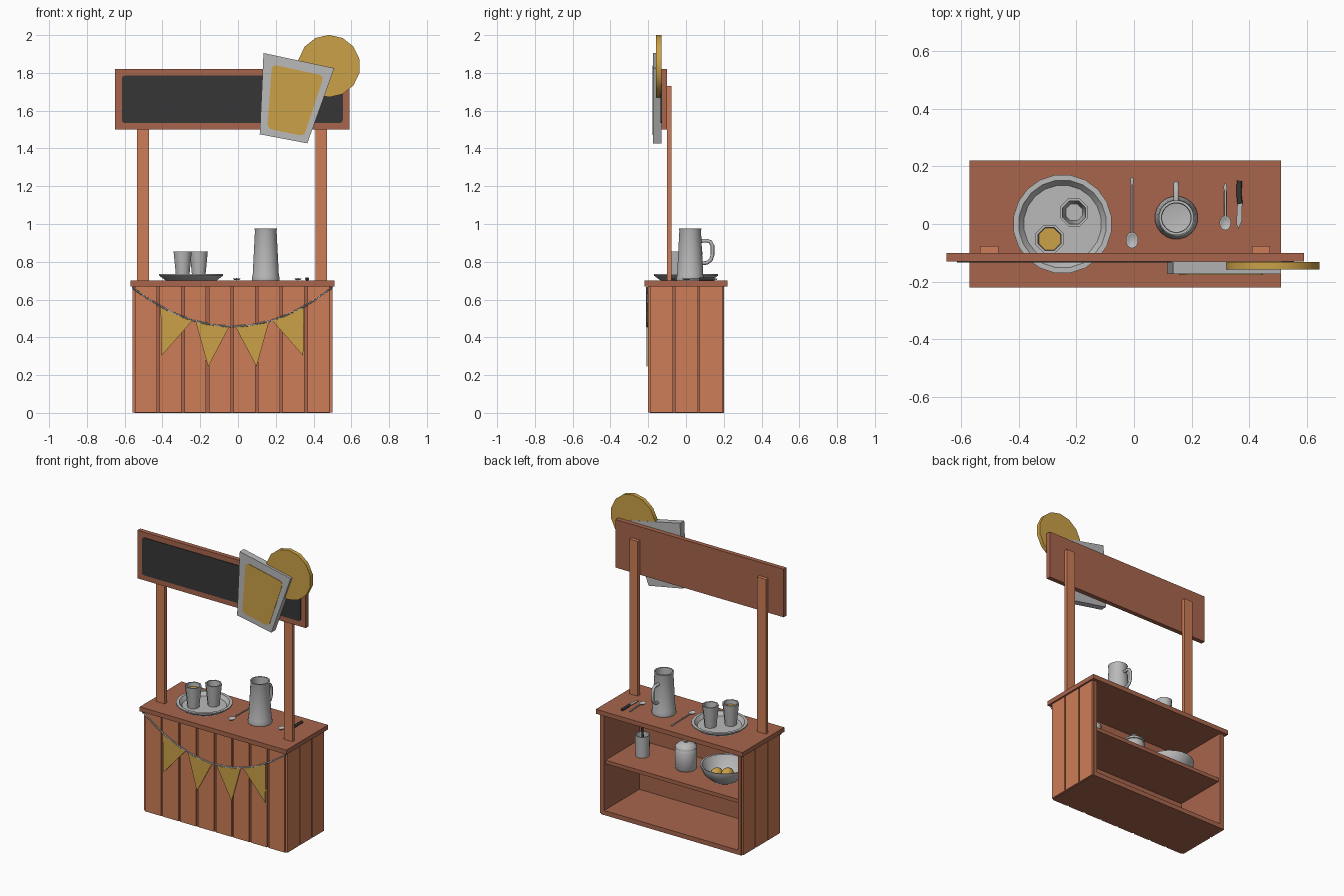
import bpy, bmesh, math
from mathutils import Vector, Matrix

if "Cube" in bpy.data.objects:
    bpy.data.objects.remove(bpy.data.objects["Cube"])


def material(name, rgb):
    m = bpy.data.materials.new(name)
    m.diffuse_color = (*rgb, 1)
    m.use_nodes = True
    m.node_tree.nodes["Principled BSDF"].inputs["Base Color"].default_value = m.diffuse_color
    return m


LIGHT = material("light_wood", (0.61, 0.205, 0.095))
DARK = material("dark_wood", (0.39, 0.13, 0.073))
BLACK = material("black", (0.037, 0.037, 0.037))
GREY = material("grey", (0.49, 0.49, 0.49))
YELLOW = material("lemon_yellow", (0.60, 0.355, 0.063))


def finish(bm, name, mat, smooth=False):
    bmesh.ops.remove_doubles(bm, verts=bm.verts, dist=1e-5)
    bmesh.ops.recalc_face_normals(bm, faces=bm.faces)
    me = bpy.data.meshes.new(name)
    bm.to_mesh(me)
    bm.free()
    me.materials.append(mat)
    ob = bpy.data.objects.new(name, me)
    bpy.context.collection.objects.link(ob)
    if smooth:
        smooth_object(ob)
    return ob


def smooth_object(ob):
    bpy.ops.object.select_all(action='DESELECT')
    ob.select_set(True)
    bpy.context.view_layer.objects.active = ob
    bpy.ops.object.shade_smooth_by_angle(angle=math.radians(50))


def box(name, mat, x, y, z):
    """Box from (min, max) pairs."""
    bm = bmesh.new()
    size = Matrix.Diagonal((x[1] - x[0], y[1] - y[0], z[1] - z[0], 1))
    mid = Matrix.Translation((sum(x) / 2, sum(y) / 2, sum(z) / 2))
    bmesh.ops.create_cube(bm, size=1, matrix=mid @ size)
    return finish(bm, name, mat)


def prism(name, mat, pts, y, round_by=0, smooth=False):
    """Front-view outline (x, z) extruded along y, optionally with rounded corners."""
    bm = bmesh.new()
    face = bm.faces.new([bm.verts.new((px, y[0], pz)) for px, pz in pts])
    ext = bmesh.ops.extrude_face_region(bm, geom=[face])
    moved = [g for g in ext['geom'] if isinstance(g, bmesh.types.BMVert)]
    bmesh.ops.translate(bm, verts=moved, vec=(0, y[1] - y[0], 0))
    if round_by:
        corners = [e for e in bm.edges if abs(e.verts[0].co.y - e.verts[1].co.y) > 1e-4]
        bmesh.ops.bevel(bm, geom=corners, offset=round_by, segments=3, profile=0.5, affect='EDGES')
    return finish(bm, name, mat, smooth)


def lathe(name, mat, at, profile, sides, stretch_y=1):
    """Profile of (radius, height) turned about a vertical axis."""
    bm = bmesh.new()
    rings = []
    for r, h in profile:
        rings.append([bm.verts.new((at[0] + r * math.cos(a), at[1] + stretch_y * r * math.sin(a), at[2] + h))
                      for a in (2 * math.pi * (i + 0.5) / sides for i in range(sides))])
    for low, high in zip(rings, rings[1:]):
        for i in range(sides):
            j = (i + 1) % sides
            bm.faces.new((low[i], low[j], high[j], high[i]))
    return finish(bm, name, mat, True)


def tube(name, mat, pts, radius, res=2):
    cu = bpy.data.curves.new(name, 'CURVE')
    cu.dimensions = '3D'
    cu.bevel_depth = radius
    cu.bevel_resolution = res
    cu.use_fill_caps = True
    sp = cu.splines.new('POLY')
    sp.points.add(len(pts) - 1)
    for p, co in zip(sp.points, pts):
        p.co = (*co, 1)
    ob = bpy.data.objects.new(name, cu)
    bpy.context.collection.objects.link(ob)
    cu.materials.append(mat)
    bpy.ops.object.select_all(action='DESELECT')
    ob.select_set(True)
    bpy.context.view_layer.objects.active = ob
    bpy.ops.object.convert(target='MESH')
    smooth_object(ob)
    return ob


# Cabinet: open-backed box with a shelf
X0, X1 = -0.547, 0.488
box("cabinet_left_wall", DARK, (X0, X0 + 0.025), (-0.19, 0.2), (0, 0.67))
box("cabinet_right_wall", DARK, (X1 - 0.025, X1), (-0.19, 0.2), (0, 0.67))
box("cabinet_front_wall", DARK, (X0, X1), (-0.19, -0.17), (0, 0.67))
box("cabinet_floor", DARK, (X0 + 0.025, X1 - 0.025), (-0.17, 0.2), (0, 0.03))
box("cabinet_shelf", DARK, (X0 + 0.025, X1 - 0.025), (-0.17, 0.185), (0.335, 0.36))
box("counter_top", DARK, (-0.57, 0.51), (-0.22, 0.22), (0.67, 0.70))

# Cladding planks
for i in range(8):
    x = -0.545 + i * 0.1303
    box("front_plank", LIGHT, (x, x + 0.116), (-0.2, -0.19), (0.003, 0.67))
for i in range(3):
    y = -0.19 + i * 0.131
    for side, x in (("left", (X0 - 0.011, X0)), ("right", (X1, X1 + 0.011))):
        box(side + "_plank", LIGHT, x, (y, y + 0.122), (0.003, 0.67))

# Posts and sign board
for name, x in (("left_post", (-0.535, -0.47)), ("right_post", (0.41, 0.472))):
    box(name, LIGHT, x, (-0.10, -0.077), (0.70, 1.73))
box("sign_board", DARK, (-0.65, 0.59), (-0.13, -0.10), (1.50, 1.82))
prism("chalkboard", BLACK, [(-0.615, 1.535), (0.555, 1.535), (0.555, 1.785), (-0.615, 1.785)],
      (-0.134, -0.129), 0.015)

# Sign ornament: tilted glass with drink and a citrus slice
prism("sign_glass", GREY, [(0.135, 1.905), (0.51, 1.825), (0.367, 1.427), (0.115, 1.475)], (-0.174, -0.13))
prism("sign_drink", YELLOW, [(0.18, 1.845), (0.455, 1.785), (0.35, 1.465), (0.155, 1.505)],
      (-0.177, -0.172), 0.025)
prism("sign_slice", YELLOW, [(0.482 + 0.165 * math.cos(2 * math.pi * (i + 0.5) / 14),
                             1.836 + 0.165 * math.sin(2 * math.pi * (i + 0.5) / 14)) for i in range(14)],
      (-0.158, -0.131), smooth=True)

# Bunting: two-strand rope and four flags mirrored about the middle
MID = -0.03


def sag(x):
    return 0.458 + 0.737 * (x - MID) ** 2


for strand in (0, math.pi):
    path = []
    for i in range(241):
        x, a = MID - 0.53 + 1.06 * i / 240, i * 2 * math.pi / 8 + strand
        path.append((x, -0.206 + 0.003 * math.cos(a), sag(x) + 0.003 * math.sin(a)))
    tube("bunting_rope", GREY, path, 0.0035, 0)
for s in (-1, 1):
    for inner, outer, tip in ((0.015, 0.195, (0.128, 0.245)), (0.21, 0.38, (0.375, 0.302))):
        top = [inner + (outer - inner) * t / 3 for t in range(4)]
        pts = [(MID + s * d, sag(MID + d)) for d in top] + [(MID + s * tip[0], tip[1])]
        prism("bunting_flag", YELLOW, pts, (-0.208, -0.203))

# Tray with two cups
lathe("tray", GREY, (-0.248, 0, 0.70),
      [(0, 0), (0.135, 0), (0.172, 0.027), (0.172, 0.035), (0.153, 0.035), (0.135, 0.012), (0, 0.012)], 20)
CUP = [(0, 0), (0.037, 0), (0.052, 0.142), (0.043, 0.142), (0.031, 0.012), (0, 0.012)]
lathe("empty_cup", GREY, (-0.208, 0.04, 0.712), CUP, 8)
lathe("full_cup", GREY, (-0.293, -0.052, 0.712), CUP, 8)
lathe("cup_drink", YELLOW, (-0.293, -0.052, 0.712), [(0, 0.115), (0.041, 0.115)], 8)

# Jug with handle
lathe("jug", GREY, (0.147, 0.022, 0.70),
      [(0, 0), (0.073, 0), (0.075, 0.012), (0.070, 0.03), (0.058, 0.265), (0.061, 0.275),
       (0.052, 0.275), (0.050, 0.262), (0.062, 0.03), (0, 0.018)], 20)
tube("jug_handle", GREY, [(0.147, y, z) for y, z in (
    (0.075, 0.91), (0.11, 0.912), (0.13, 0.905), (0.14, 0.885), (0.14, 0.835), (0.132, 0.81),
    (0.112, 0.795), (0.08, 0.79))], 0.010)


# Cutlery
def spoon(name, x, bowl_y, end_y, w):
    lathe(name + "_bowl", GREY, (x, bowl_y, 0.702),
          [(0, 0), (w * 0.7, 0.003), (w, 0.01), (w * 0.9, 0.01), (w * 0.6, 0.005), (0, 0.003)], 14, 1.3)
    tube(name + "_handle", GREY, [(x, bowl_y + w * 1.2, 0.71), (x, end_y - 0.03, 0.708)], 0.004)
    lathe(name + "_end", GREY, (x, end_y - 0.016, 0.702),
          [(0, 0), (0.006, 0.002), (0.006, 0.009), (0, 0.011)], 10, 2.6)


spoon("long_spoon", -0.007, -0.056, 0.165, 0.022)
spoon("short_spoon", 0.317, 0.004, 0.142, 0.02)
tube("knife_handle", BLACK, [(0.368, 0.07, 0.709), (0.364, 0.105, 0.709), (0.366, 0.15, 0.709)], 0.009)
bm = bmesh.new()
blade = bm.faces.new([bm.verts.new((x, y, 0.706)) for x, y in (
    (0.359, 0.075), (0.355, 0.0), (0.362, -0.018), (0.374, 0.01), (0.376, 0.075))])
ext = bmesh.ops.extrude_face_region(bm, geom=[blade])
bmesh.ops.translate(bm, vec=(0, 0, 0.004), verts=[g for g in ext['geom'] if isinstance(g, bmesh.types.BMVert)])
finish(bm, "knife_blade", GREY)

# Shelf items: bowl with fruit, lidded jar, tumbler with a stirrer
SHELF = 0.36
lathe("fruit_bowl", GREY, (-0.285, 0, SHELF),
      [(0, 0), (0.075, 0), (0.125, 0.045), (0.15, 0.098), (0.15, 0.106), (0.139, 0.104),
       (0.112, 0.05), (0.07, 0.014), (0, 0.012)], 20)
for i, (dx, dy) in enumerate(((-0.02, 0.0), (0.035, 0.035))):
    lathe("fruit", YELLOW, (-0.285 + dx, dy, SHELF + 0.045),
          [(0.036 * math.sin(t * math.pi / 8), -0.036 * math.cos(t * math.pi / 8)) for t in range(9)], 12, 1.3)
lathe("jar", GREY, (0.0, 0, SHELF),
      [(0, 0), (0.06, 0), (0.067, 0.01), (0.067, 0.125), (0.06, 0.138), (0.066, 0.14), (0.066, 0.15),
       (0.045, 0.168), (0.012, 0.175), (0.018, 0.188), (0.012, 0.198), (0, 0.2)], 18)
lathe("tumbler", GREY, (0.32, 0, SHELF),
      [(0, 0), (0.042, 0), (0.046, 0.14), (0.04, 0.14), (0.036, 0.012), (0, 0.012)], 14)
tube("stirrer", BLACK, [(0.31, 0, SHELF + 0.015), (0.325, 0, SHELF + 0.205)], 0.007)
